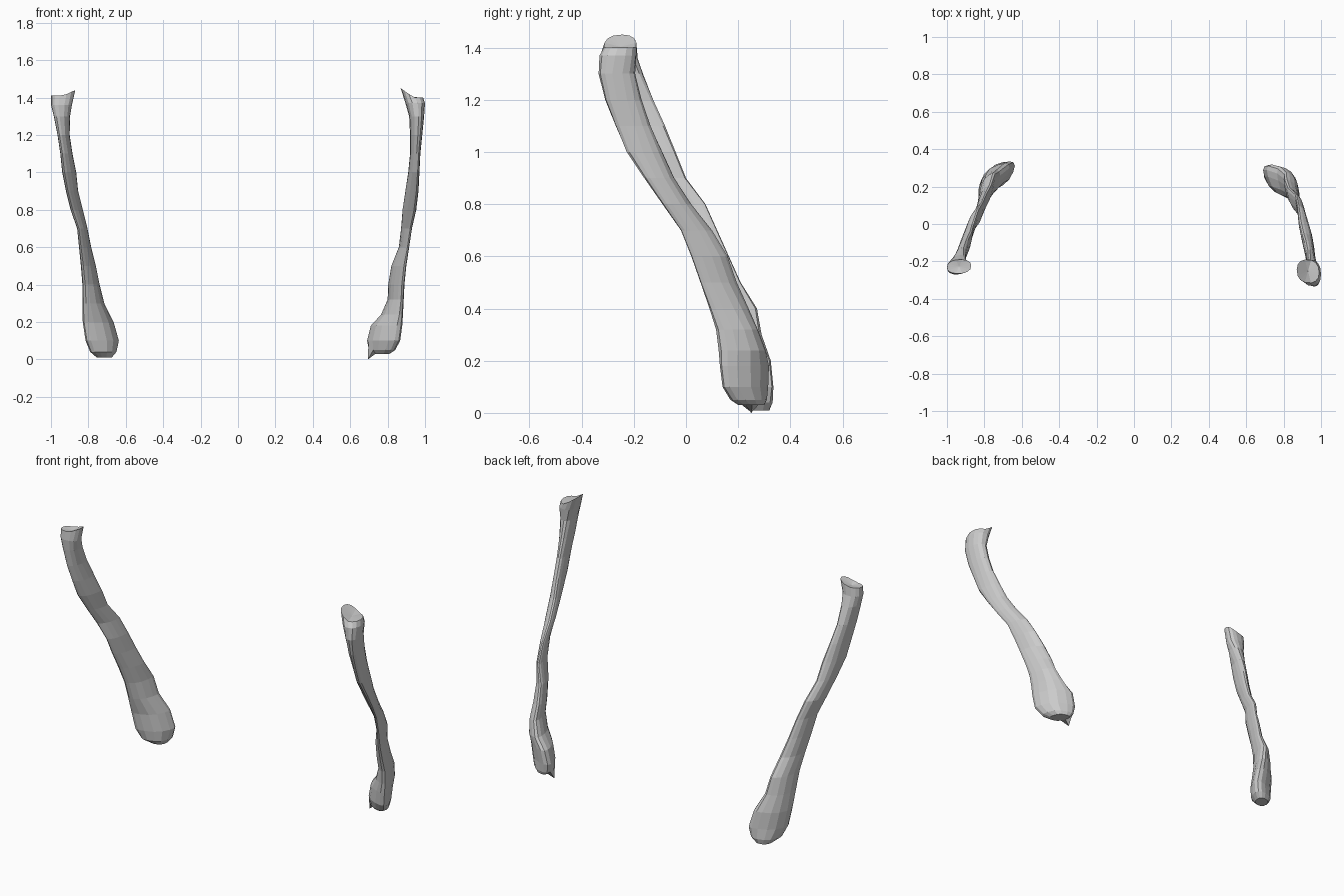
import bpy, bmesh
from math import sin, cos, pi, copysign

SIDES = 14


def squarish(v, p=0.85):
    return copysign(abs(v) ** p, v)


def bone(name, sections, top_lift, spur=None):
    """Loft oval sections: z, x min, x max, y min, y max, skew of the oval."""
    bm = bmesh.new()
    rings = []
    for z, x0, x1, y0, y1, skew in sections:
        ring = []
        for i in range(SIDES):
            t = 2 * pi * i / SIDES
            x = (x0 + x1) / 2 + (x1 - x0) / 2 * squarish(cos(t))
            y = (y0 + y1) / 2 + (y1 - y0) / 2 * squarish(sin(t + skew))
            ring.append(bm.verts.new((x, y, z)))
        rings.append(ring)
    for a, b in zip(rings, rings[1:]):
        for i in range(SIDES):
            j = (i + 1) % SIDES
            bm.faces.new((a[i], a[j], b[j], b[i]))

    # closed ends, the upper one dished with a raised lip
    for v in rings[-1]:
        v.co.z += top_lift(v.co.x)
    for ring, dz in ((rings[0], 0.0), (rings[-1], -0.015)):
        c = sum((v.co for v in ring), ring[0].co * 0) / SIDES
        c.z += dz
        mid = bm.verts.new(c)
        for i in range(SIDES):
            bm.faces.new((ring[i], ring[(i + 1) % SIDES], mid))

    # small pointed spur under the lower end
    if spur:
        near = min(rings[1], key=lambda v: (v.co.x - spur[0]) ** 2 + (v.co.y - spur[1]) ** 2)
        near.co = spur
    bmesh.ops.recalc_face_normals(bm, faces=bm.faces)
    mesh = bpy.data.meshes.new(name)
    bm.to_mesh(mesh)
    bm.free()
    obj = bpy.data.objects.new(name, mesh)
    bpy.context.collection.objects.link(obj)
    return obj


# bone on the -x side
left = [
    (0.01, -0.755, -0.675, 0.24, 0.32, 0.3),
    (0.04, -0.79, -0.65, 0.20, 0.333, 0.5),
    (0.10, -0.815, -0.637, 0.18, 0.335, 0.7),
    (0.20, -0.83, -0.665, 0.165, 0.325, 0.7),
    (0.30, -0.832, -0.715, 0.135, 0.29, 0.6),
    (0.40, -0.832, -0.74, 0.105, 0.272, 0.7),
    (0.50, -0.84, -0.76, 0.065, 0.21, 0.8),
    (0.60, -0.85, -0.785, 0.02, 0.165, 0.8),
    (0.70, -0.86, -0.805, -0.02, 0.12, 0.8),
    (0.80, -0.895, -0.83, -0.06, 0.075, 0.8),
    (0.90, -0.92, -0.855, -0.12, 0.00, 0.7),
    (1.00, -0.94, -0.865, -0.18, -0.04, 0.7),
    (1.10, -0.95, -0.885, -0.22, -0.08, 0.6),
    (1.20, -0.965, -0.90, -0.25, -0.125, 0.5),
    (1.30, -0.985, -0.898, -0.265, -0.165, 0.3),
    (1.36, -1.0, -0.888, -0.27, -0.185, 0.1),
    (1.41, -1.0, -0.87, -0.265, -0.19, 0.1),
]
# bone on the +x side, slimmer and more twisted
right = [
    (0.03, 0.72, 0.81, 0.20, 0.30, -0.5),
    (0.05, 0.70, 0.84, 0.17, 0.31, -0.6),
    (0.10, 0.69, 0.867, 0.14, 0.315, -0.7),
    (0.18, 0.71, 0.878, 0.13, 0.318, -0.7),
    (0.24, 0.765, 0.882, 0.125, 0.305, -0.6),
    (0.32, 0.80, 0.886, 0.115, 0.275, -0.6),
    (0.40, 0.803, 0.89, 0.09, 0.24, -0.7),
    (0.50, 0.82, 0.90, 0.055, 0.195, -0.8),
    (0.60, 0.86, 0.915, 0.02, 0.16, -0.8),
    (0.70, 0.872, 0.93, -0.02, 0.10, -0.8),
    (0.80, 0.88, 0.953, -0.09, 0.02, -0.7),
    (0.90, 0.895, 0.965, -0.16, -0.045, -0.6),
    (1.00, 0.91, 0.97, -0.228, -0.09, -0.5),
    (1.10, 0.92, 0.975, -0.27, -0.135, -0.4),
    (1.20, 0.92, 0.985, -0.31, -0.17, -0.3),
    (1.30, 0.915, 0.995, -0.335, -0.195, -0.2),
    (1.37, 0.895, 1.0, -0.332, -0.19, -0.1),
    (1.40, 0.87, 0.99, -0.315, -0.19, -0.1),
]
bone("left_bone", left, lambda x: 0.03 * max(0, (x + 0.935) / 0.065))
bone("right_bone", right, lambda x: 0.05 * max(0, (0.94 - x) / 0.07), spur=(0.695, 0.25, 0.0))
